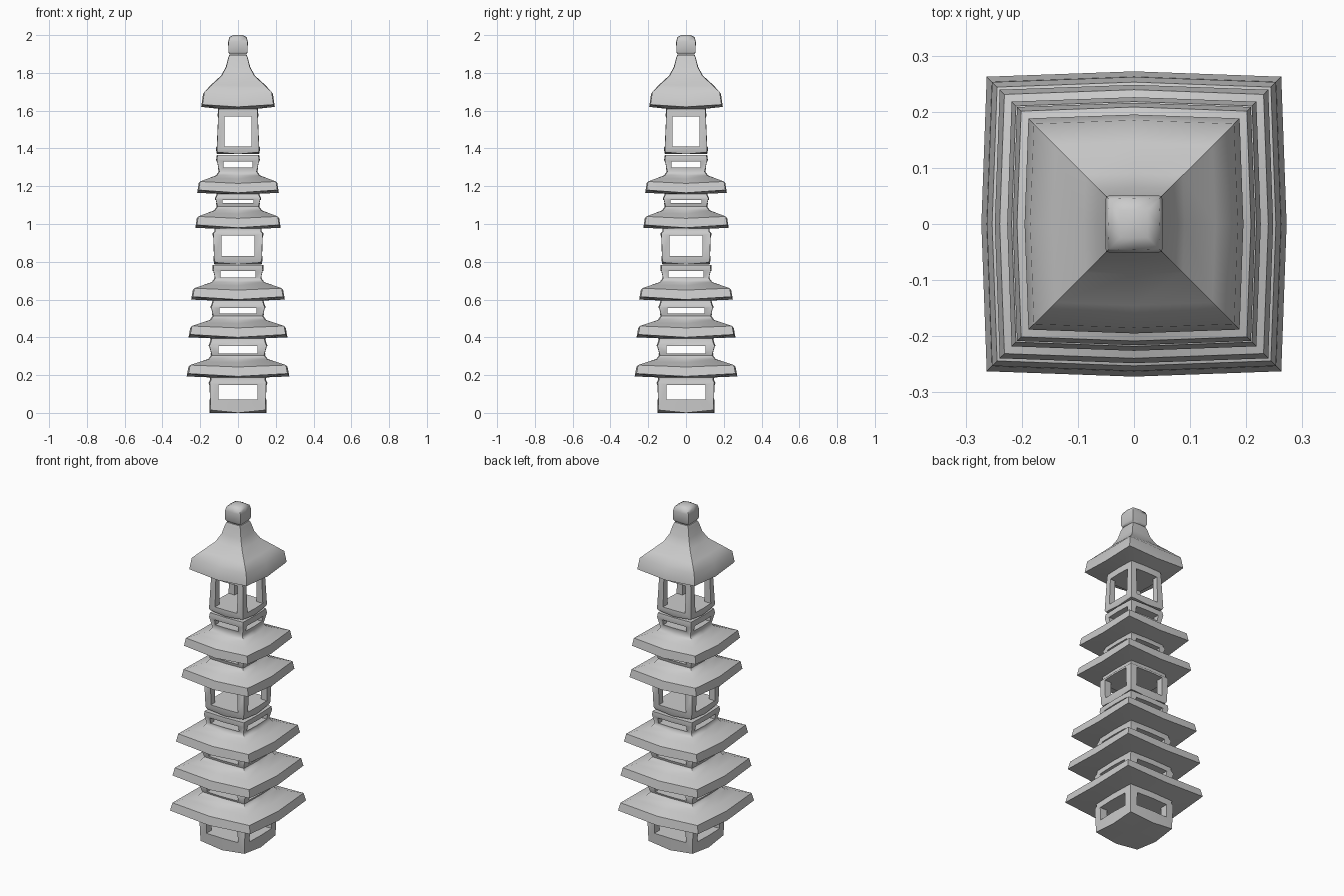
import bpy, bmesh, math

cube = bpy.data.objects.get("Cube")
if cube:
    bpy.data.objects.remove(cube, do_unlink=True)

stone = bpy.data.materials.new("grey stone")
stone.use_nodes = True
GREY = (0.6, 0.6, 0.6, 1)
stone.diffuse_color = GREY
stone.node_tree.nodes["Principled BSDF"].inputs["Base Color"].default_value = GREY


def new_object(name, bm):
    bmesh.ops.recalc_face_normals(bm, faces=bm.faces)
    mesh = bpy.data.meshes.new(name)
    bm.to_mesh(mesh)
    bm.free()
    mesh.materials.append(stone)
    obj = bpy.data.objects.new(name, mesh)
    bpy.context.collection.objects.link(obj)
    return obj


def smooth(obj, degrees):
    bpy.ops.object.select_all(action='DESELECT')
    obj.select_set(True)
    bpy.context.view_layer.objects.active = obj
    bpy.ops.object.shade_smooth_by_angle(angle=math.radians(degrees))


def ring(bm, half, z, lift):
    """Square outline with bowed sides and raised corners."""
    verts = []
    for x, y in ((1, 0), (1, 1), (0, 1), (-1, 1), (-1, 0), (-1, -1), (0, -1), (1, -1)):
        corner = x * y != 0
        s = half * (0.965 if corner else 1)
        verts.append(bm.verts.new((x * s, y * s, z + (lift if corner else 0))))
    return verts


def loft(name, profile):
    """Closed skin through (half width, height, corner lift) rings."""
    bm = bmesh.new()
    rings = [ring(bm, *p) for p in profile]
    for a, b in zip(rings, rings[1:]):
        for i in range(8):
            j = (i + 1) % 8
            bm.faces.new((a[i], a[j], b[j], b[i]))
    # Caps rise or sink to a centre point
    for r, (half, z, lift) in ((rings[0], profile[0]), (rings[-1], profile[-1])):
        c = bm.verts.new((0, 0, z))
        for i in range(8):
            bm.faces.new((r[i], r[(i + 1) % 8], c))
    return new_object(name, bm)


def windows(obj, openings):
    """Cut cross-shaped passages that leave four corner posts."""
    bm = bmesh.new()
    for w, z0, z1 in openings:
        quarter = [(0.4, -w), (0.4, w), (w, w)]
        pts = []
        for k in range(4):
            for x, y in quarter:
                for _ in range(k):
                    x, y = -y, x
                pts.append((x, y))
        face = bm.faces.new([bm.verts.new((x, y, z0)) for x, y in pts])
        top = bmesh.ops.extrude_face_region(bm, geom=[face])["geom"]
        bmesh.ops.translate(bm, vec=(0, 0, z1 - z0),
                            verts=[g for g in top if isinstance(g, bmesh.types.BMVert)])
    cutter = new_object(obj.name + "_window_cutter", bm)
    cutter.hide_render = True
    cutter.hide_set(True)
    mod = obj.modifiers.new("windows", 'BOOLEAN')
    mod.operation = 'DIFFERENCE'
    mod.solver = 'EXACT'
    mod.object = cutter
    bpy.context.view_layer.objects.active = obj
    bpy.ops.object.modifier_apply(modifier=mod.name)
    bpy.data.objects.remove(cutter, do_unlink=True)


def roof(eave, z, wall_below, wall_above):
    """Profile rings of one flared roof, from the wall below to the wall above."""
    return [(wall_below, z - 0.005, 0), (eave, z, 0.015), (eave * 0.965, z + 0.05, 0.01),
            ((eave + wall_above) / 2, z + 0.073, 0.005),
            (wall_above + 0.015, z + 0.092, 0), (wall_above, z + 0.112, 0)]


# Lower section: open base and three roofs
lower = loft("lower_tiers",
             [(0.15, 0.0, 0.015), (0.155, 0.16, 0), (0.148, 0.175, 0)]
             + roof(0.272, 0.193, 0.15, 0.143) + [(0.157, 0.355, 0), (0.148, 0.375, 0)]
             + roof(0.262, 0.4, 0.145, 0.135) + [(0.147, 0.56, 0), (0.14, 0.575, 0)]
             + roof(0.248, 0.6, 0.135, 0.125) + [(0.136, 0.76, 0), (0.134, 0.782, 0)])
windows(lower, [(0.103, 0.072, 0.148), (0.102, 0.315, 0.355),
                (0.097, 0.526, 0.555), (0.093, 0.718, 0.752)])

# Middle section: open lantern and two roofs
middle = loft("middle_tiers",
              [(0.125, 0.786, 0.01), (0.13, 0.81, 0), (0.135, 0.95, 0), (0.125, 0.96, 0)]
              + roof(0.226, 0.98, 0.125, 0.112) + [(0.123, 1.135, 0), (0.118, 1.145, 0)]
              + roof(0.216, 1.165, 0.112, 0.102) + [(0.116, 1.34, 0), (0.112, 1.365, 0)])
windows(middle, [(0.088, 0.83, 0.94), (0.082, 1.11, 1.128), (0.076, 1.3, 1.332)])

# Upper section: tall lantern and the steep cap roof
upper = loft("top_lantern_and_cap",
             [(0.112, 1.37, 0.01), (0.116, 1.39, 0), (0.107, 1.59, 0), (0.105, 1.61, 0),
              (0.195, 1.62, 0.012), (0.185, 1.69, 0.008), (0.145, 1.735, 0), (0.09, 1.785, 0),
              (0.065, 1.83, 0), (0.052, 1.88, 0), (0.046, 1.895, 0)])
windows(upper, [(0.072, 1.41, 1.57)])

for part in (lower, middle, upper):
    smooth(part, 50)

# Finial: soft block on the tip
finial = loft("finial", [(0.044, 1.898, 0), (0.051, 1.91, 0), (0.052, 1.965, 0),
                         (0.046, 1.99, -0.003), (0.025, 2.0, 0)])
smooth(finial, 60)
